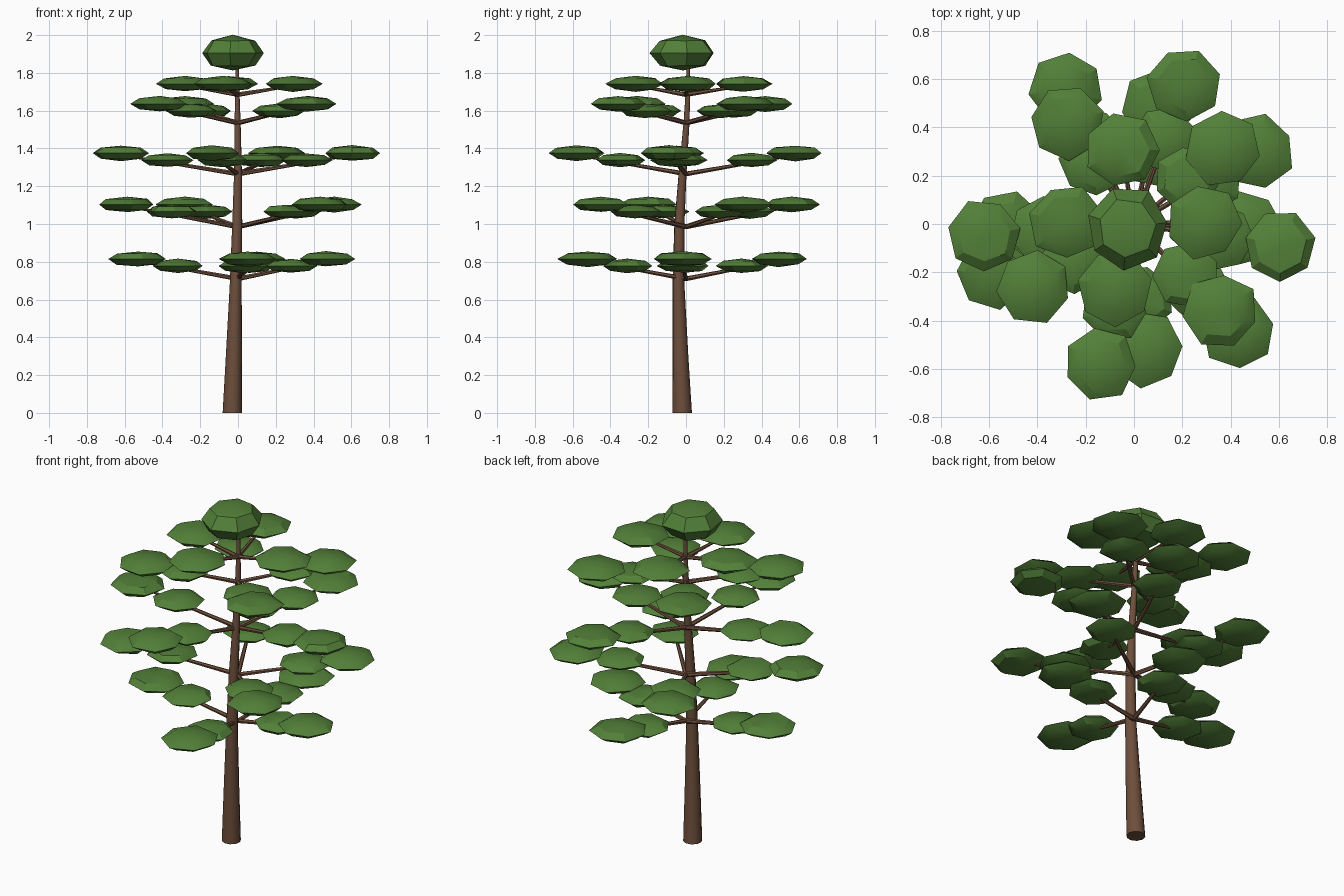
import bpy, bmesh, math, random
from mathutils import Vector

if "Cube" in bpy.data.objects:
    bpy.data.objects.remove(bpy.data.objects["Cube"])

random.seed(7)


def material(name, color):
    m = bpy.data.materials.new(name)
    m.diffuse_color = (*color, 1)
    m.use_nodes = True
    m.node_tree.nodes["Principled BSDF"].inputs["Base Color"].default_value = m.diffuse_color
    return m


BARK = material("bark brown", (0.156, 0.078, 0.045))
LEAF = material("leaf green", (0.085, 0.215, 0.040))


def finish(bm, name, mat, angle):
    bmesh.ops.recalc_face_normals(bm, faces=bm.faces)
    me = bpy.data.meshes.new(name)
    bm.to_mesh(me)
    bm.free()
    me.materials.append(mat)
    ob = bpy.data.objects.new(name, me)
    bpy.context.collection.objects.link(ob)
    bpy.ops.object.select_all(action='DESELECT')
    bpy.context.view_layer.objects.active = ob
    ob.select_set(True)
    bpy.ops.object.shade_smooth_by_angle(angle=math.radians(angle))
    return ob


def tube(bm, path, sides, upright=False):
    """Capped tapered tube through (point, radius) pairs."""
    axis = Vector((0, 0, 1)) if upright else (path[-1][0] - path[0][0]).normalized()
    u = axis.orthogonal().normalized()
    v = axis.cross(u)
    rings = []
    for p, r in path:
        rings.append([bm.verts.new(p + r * (math.cos(a) * u + math.sin(a) * v))
                      for a in (2 * math.pi * i / sides for i in range(sides))])
    for a, b in zip(rings, rings[1:]):
        for i in range(sides):
            j = (i + 1) % sides
            bm.faces.new((a[i], a[j], b[j], b[i]))
    bm.faces.new(rings[0][::-1])
    bm.faces.new(rings[-1])


def pad(bm, center, rx, ry, rz, jitter=0.06):
    """Flattened seven-sided leaf clump with slightly uneven corners."""
    made = bmesh.ops.create_uvsphere(bm, u_segments=7, v_segments=4, radius=1)["verts"]
    turn = random.uniform(0, math.tau)
    c, s = math.cos(turn), math.sin(turn)
    for vert in made:
        x, y, z = vert.co
        k = 1.03 + random.uniform(-jitter, jitter)
        vert.co = Vector(center) + Vector(((x * c - y * s) * rx * k,
                                           (x * s + y * c) * ry * k,
                                           z * rz * (1 + random.uniform(-jitter, jitter))))


# Trunk: gently bent and tapered
bm = bmesh.new()
trunk = [(-0.03, -0.02, 0, 0.052), (-0.022, -0.03, 0.3, 0.043), (-0.012, -0.04, 0.68, 0.032),
         (-0.004, -0.035, 1.0, 0.027), (0, -0.018, 1.27, 0.021), (-0.002, 0.003, 1.54, 0.016),
         (-0.004, 0.01, 1.7, 0.012), (-0.005, 0.012, 1.86, 0.008)]
tube(bm, [(Vector(t[:3]), t[3]) for t in trunk], 10, upright=True)
finish(bm, "trunk", BARK, 40)

# Tiers: joint height, outer pad height, whether there is an inner pad, branch tips
tiers = [
    (0.71, 0.815, True, [(0.465, -0.02), (0.10, 0.49), (-0.53, -0.02), (0.05, -0.52)]),
    (0.985, 1.103, True, [(0.51, 0.30), (-0.28, 0.56), (-0.585, -0.20), (0.435, -0.45)]),
    (1.265, 1.375, True, [(0.605, -0.09), (0.21, 0.58), (-0.62, -0.05), (-0.14, -0.58)]),
    (1.535, 1.636, True, [(0.37, 0.31), (-0.28, 0.42), (-0.415, -0.26), (0.36, -0.36)]),
    (1.685, 1.742, False, [(0.29, 0.01), (-0.05, 0.305), (-0.28, 0.01), (-0.08, -0.265)]),
]
for n, (z0, z1, inner, tips) in enumerate(tiers, 1):
    wood, leaves = bmesh.new(), bmesh.new()
    for x, y in tips:
        start, tip = Vector((0, 0, z0)), Vector((x, y, z1 - 0.01))
        tube(wood, [(start, 0.013), (tip, 0.006)], 6)
        pad(leaves, (x, y, z1), 0.15, 0.15, 0.041)
        if inner:
            pad(leaves, (x * 0.6, y * 0.6, z1 - 0.037), 0.135, 0.135, 0.037)
    finish(wood, f"branches_tier_{n}", BARK, 40)
    finish(leaves, f"leaf_pads_tier_{n}", LEAF, 30)

# Crown clump at the top
bm = bmesh.new()
pad(bm, (-0.028, -0.017, 1.905), 0.165, 0.17, 0.094, 0.04)
finish(bm, "crown", LEAF, 30)
